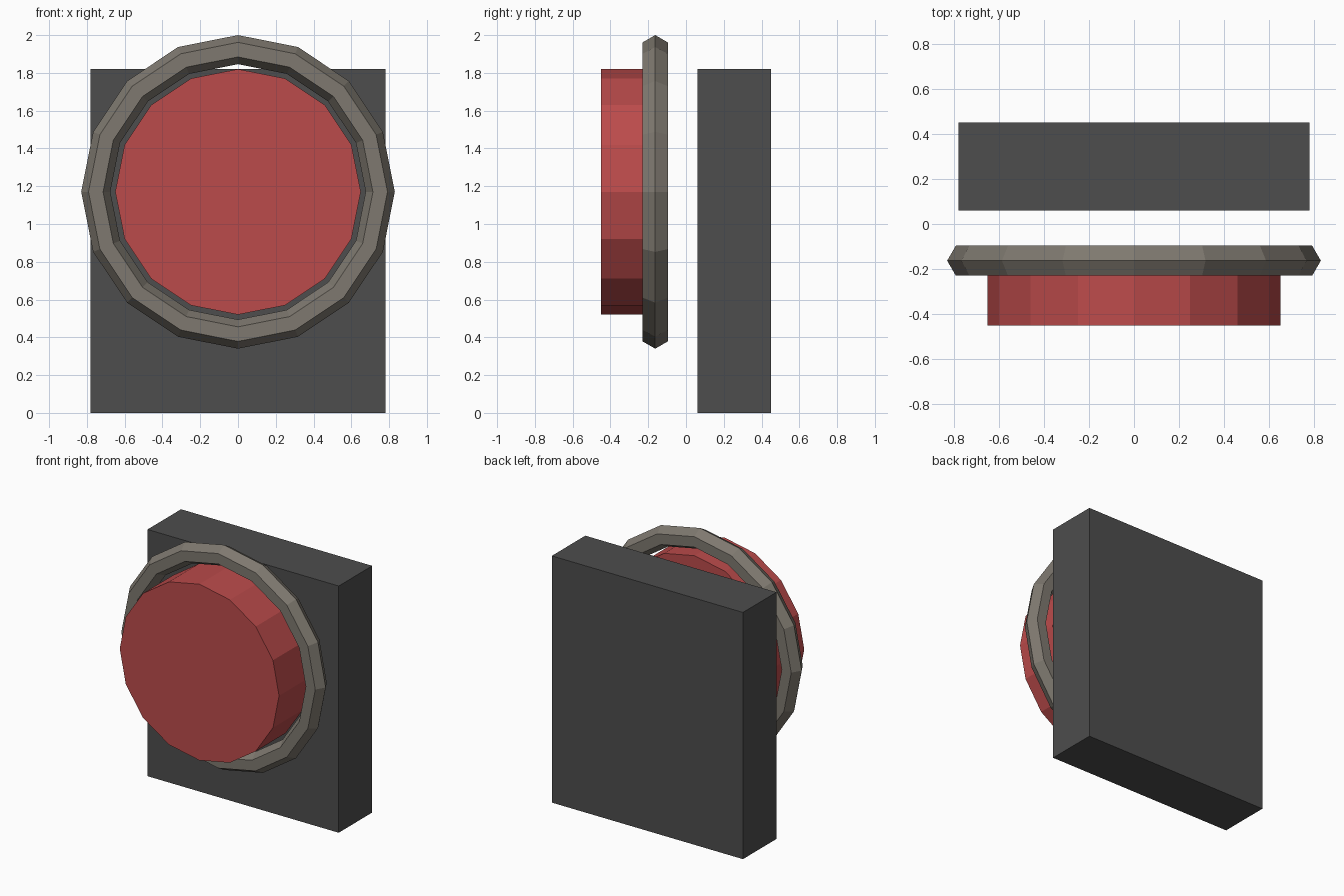
import bpy
from math import pi

if "Cube" in bpy.data.objects:
    bpy.data.objects.remove(bpy.data.objects["Cube"])


def paint(obj, name, colour):
    mat = bpy.data.materials.new(name)
    mat.diffuse_color = (*colour, 1)
    mat.use_nodes = True
    mat.node_tree.nodes["Principled BSDF"].inputs["Base Color"].default_value = mat.diffuse_color
    obj.data.materials.append(mat)


CENTRE_Z = 1.17

# Rectangular backing block
bpy.ops.mesh.primitive_cube_add(size=1, location=(0, 0.255, 0.91))
block = bpy.context.object
block.name = "backing_block"
block.scale = (1.56, 0.39, 1.82)
paint(block, "dark_grey", (0.075, 0.075, 0.075))

# Sixteen-sided ring with a hexagonal section, floating in front of the block
bpy.ops.mesh.primitive_torus_add(
    major_segments=16, minor_segments=6, major_radius=0.753, minor_radius=0.077,
    location=(0, -0.163, CENTRE_Z), rotation=(pi / 2, 0, 0))
ring = bpy.context.object
ring.name = "trim_ring"
paint(ring, "warm_grey", (0.21, 0.19, 0.16))

# Sixteen-sided push button passing through the ring
bpy.ops.mesh.primitive_cylinder_add(
    vertices=16, radius=0.65, depth=0.35,
    location=(0, -0.275, CENTRE_Z), rotation=(pi / 2, 0, 0))
button = bpy.context.object
button.name = "push_button"
paint(button, "red", (0.5, 0.07, 0.07))

for obj in (block, ring, button):
    for poly in obj.data.polygons:
        poly.use_smooth = False
